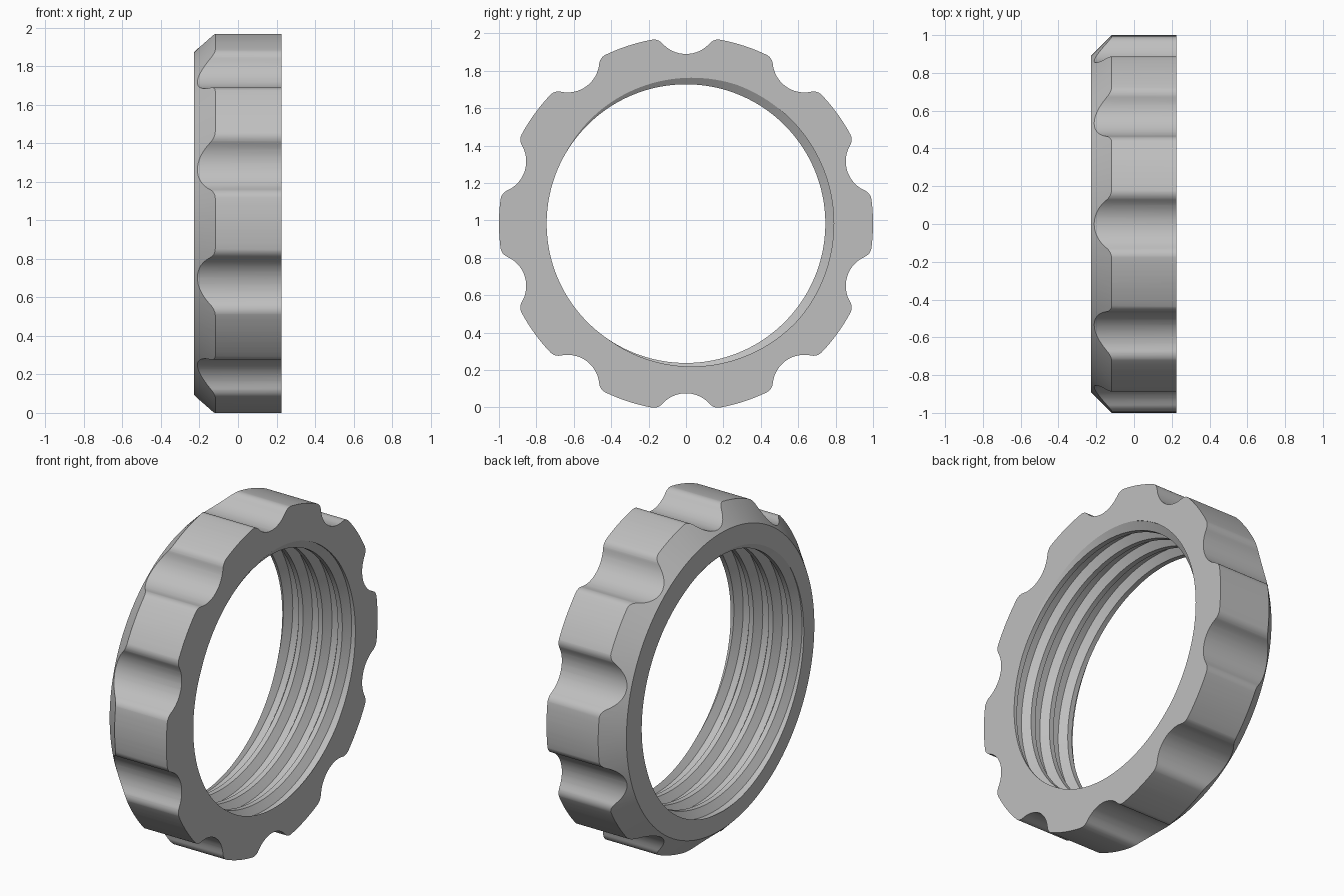
import bpy, bmesh, math

if "Cube" in bpy.data.objects:
    bpy.data.objects.remove(bpy.data.objects["Cube"])

CZ = 0.983                 # height of the ring axis
X0, X1 = -0.228, 0.225     # axial extent
PITCH = 0.13               # thread pitch
N = 180                    # segments around

def make_object(name, bm):
    bmesh.ops.recalc_face_normals(bm, faces=bm.faces)
    mesh = bpy.data.meshes.new(name)
    bm.to_mesh(mesh)
    bm.free()
    ob = bpy.data.objects.new(name, mesh)
    bpy.context.collection.objects.link(ob)
    return ob

def arc(cx, cy, r, a0, a1, n):
    return [(cx + r * math.cos(a0 + (a1 - a0) * i / n),
             cy + r * math.sin(a0 + (a1 - a0) * i / n)) for i in range(n + 1)]

# Threaded body: revolved section with helical bore and bevelled rim
def bore_radius(u):
    a = abs((u + PITCH / 2) % PITCH - PITCH / 2)
    return 0.79 - 0.045 * min(max((a - 0.02) / 0.03, 0), 1)

bm = bmesh.new()
columns = []
for i in range(N + 1):
    t = math.tau * i / N
    start = X1 + PITCH * (t / math.tau - 15 / 360)
    section = []
    for k in range(-6, 2):
        for off in (-0.05, -0.02, 0.02, 0.05):
            x = min(max(start + k * PITCH + off, X0), X1)
            section.append((x, bore_radius(x - start)))
    section += [(X1, 1.1), (-0.018, 1.1), (X0, 0.89)]
    columns.append([bm.verts.new((x, r * math.cos(t), CZ + r * math.sin(t)))
                    for x, r in section])
for a, b in zip(columns, columns[1:]):
    for j in range(len(a)):
        k = (j + 1) % len(a)
        bm.faces.new((a[j], a[k], b[k], b[j]))
bmesh.ops.remove_doubles(bm, verts=bm.verts, dist=1e-5)
ring = make_object("grip_ring", bm)

# Scalloped grip outline: ten concave grooves with rounded shoulders
GR, FR, GC = 0.17, 0.06, 1.077         # groove radius, fillet radius, groove centre
fr = 1 - FR
fx = (fr ** 2 + GC ** 2 - (GR + FR) ** 2) / (2 * GC)
fy = math.sqrt(fr ** 2 - fx ** 2)
shoulder = math.atan2(fy, fx)
to_fillet = math.atan2(fy, fx - GC)
half = arc(GC, 0, GR, math.pi, to_fillet, 8)                        # groove
half += arc(fx, fy, FR, to_fillet - math.pi, shoulder, 6)[1:]       # shoulder
half += arc(0, 0, 1, shoulder, math.pi / 10, 4)[1:]                 # crest
unit = [(x, -y) for x, y in reversed(half[1:])] + half[:-1]
outline = []
for i in range(10):
    a = math.radians(18 + 36 * i)
    outline += [(x * math.cos(a) - y * math.sin(a),
                 x * math.sin(a) + y * math.cos(a)) for x, y in unit]

bm = bmesh.new()
face = bm.faces.new([bm.verts.new((-0.4, y, CZ + z)) for y, z in outline])
ext = bmesh.ops.extrude_face_region(bm, geom=[face], use_keep_orig=True)
bmesh.ops.translate(bm, vec=(0.8, 0, 0),
                    verts=[v for v in ext["geom"] if isinstance(v, bmesh.types.BMVert)])
cutter = make_object("scallop_cutter", bm)
cutter.hide_render = True

# Trim the body to the scalloped outline
mod = ring.modifiers.new("scallops", "BOOLEAN")
mod.operation = "INTERSECT"
mod.solver = "EXACT"
mod.object = cutter
bpy.context.view_layer.objects.active = ring
ring.select_set(True)
cutter.select_set(False)
bpy.ops.object.modifier_apply(modifier=mod.name)
bpy.data.objects.remove(cutter)

# Material and shading
grey = bpy.data.materials.new("light_grey")
grey.diffuse_color = (0.52, 0.52, 0.52, 1)
grey.use_nodes = True
grey.node_tree.nodes["Principled BSDF"].inputs["Base Color"].default_value = grey.diffuse_color
ring.data.materials.clear()
ring.data.materials.append(grey)
bpy.ops.object.shade_smooth_by_angle(angle=math.radians(28))
